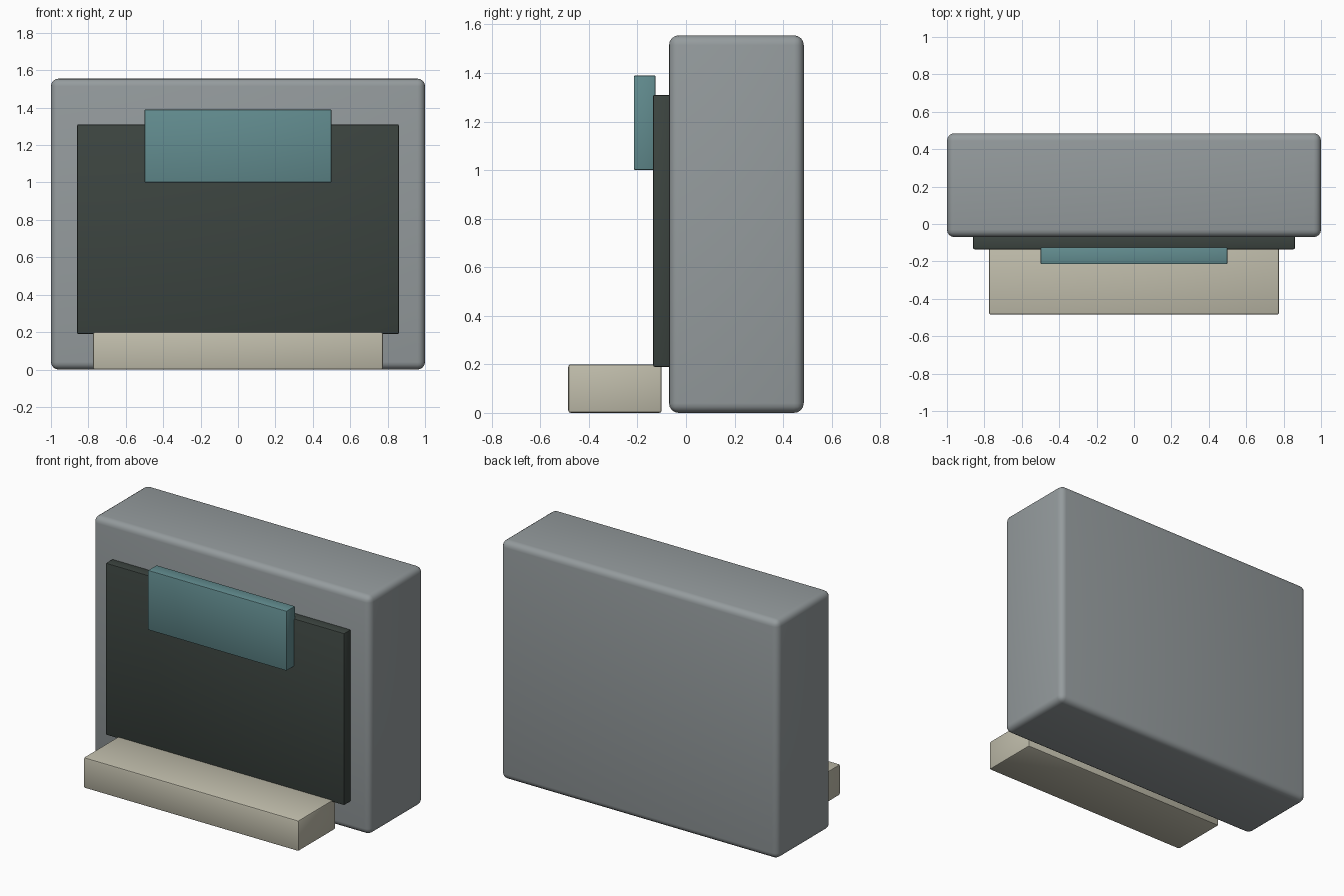
import bpy
import math
from mathutils import Vector

old = bpy.data.objects.get("Cube")
if old:
    bpy.data.objects.remove(old, do_unlink=True)


def material(name, rgb):
    mat = bpy.data.materials.new(name)
    mat.use_nodes = True
    mat.diffuse_color = (*rgb, 1)
    mat.node_tree.nodes["Principled BSDF"].inputs["Base Color"].default_value = (*rgb, 1)
    return mat


def rounded_box(name, low, high, bevel, segments, mat):
    """Box between two corners with softened edges."""
    low, high = Vector(low), Vector(high)
    bpy.ops.mesh.primitive_cube_add(size=1, location=(low + high) / 2)
    obj = bpy.context.object
    obj.name = name
    obj.scale = high - low
    bpy.ops.object.transform_apply(location=False, rotation=False, scale=True)
    mod = obj.modifiers.new("Soft edges", "BEVEL")
    mod.width = bevel
    mod.segments = segments
    bpy.ops.object.modifier_apply(modifier=mod.name)
    obj.data.materials.append(mat)
    bpy.ops.object.shade_smooth_by_angle(angle=math.radians(35))
    return obj


grey = material("Body grey", (0.30, 0.33, 0.34))
dark = material("Dark green grey", (0.045, 0.058, 0.051))
teal = material("Muted teal", (0.122, 0.262, 0.275))
beige = material("Warm beige", (0.53, 0.51, 0.41))

# Main housing
rounded_box("housing", (-1, -0.07, 0), (1, 0.485, 1.555), 0.04, 4, grey)
# Recess-coloured front panel, seated slightly into the housing
rounded_box("front_panel", (-0.86, -0.135, 0.19), (0.86, -0.06, 1.31), 0.006, 2, dark)
# Raised display plate overlapping the top of the panel
rounded_box("display_plate", (-0.5, -0.215, 1.0), (0.5, -0.125, 1.39), 0.006, 2, teal)
# Shelf block standing in front
rounded_box("front_shelf", (-0.775, -0.485, 0), (0.775, -0.1, 0.2), 0.01, 2, beige)
